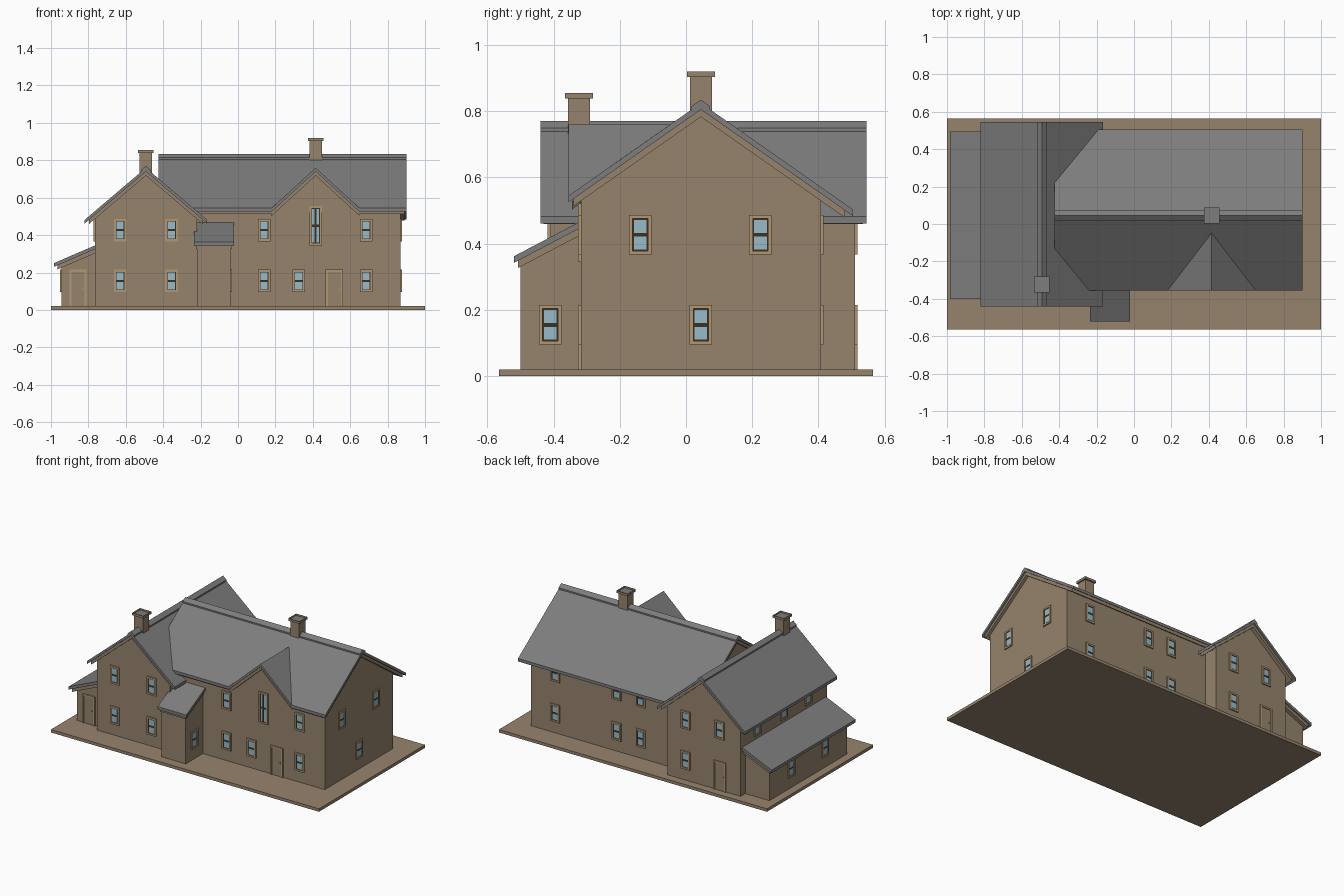
import bpy, bmesh
from mathutils import Vector

if "Cube" in bpy.data.objects:
    bpy.data.objects.remove(bpy.data.objects["Cube"])

def material(name, rgb):
    m = bpy.data.materials.new(name)
    m.diffuse_color = (*rgb, 1)
    m.use_nodes = True
    m.node_tree.nodes["Principled BSDF"].inputs["Base Color"].default_value = m.diffuse_color
    return m

WALL = material("stone_brown", (0.305, 0.23, 0.152))
ROOF = material("slate_grey", (0.205, 0.205, 0.205))
TRIM = material("tan_trim", (0.45, 0.31, 0.175))
SASH = material("dark_sash", (0.048, 0.03, 0.016))
GLASS = material("pale_blue_glass", (0.31, 0.50, 0.58))

def finish(name, bm, mats):
    bmesh.ops.recalc_face_normals(bm, faces=bm.faces[:])
    me = bpy.data.meshes.new(name)
    bm.to_mesh(me)
    bm.free()
    for m in mats:
        me.materials.append(m)
    ob = bpy.data.objects.new(name, me)
    bpy.context.collection.objects.link(ob)
    return ob

def add_prism(bm, bottom, top, mat=0):
    """Closed solid between two matching loops."""
    a = [bm.verts.new(p) for p in bottom]
    b = [bm.verts.new(p) for p in top]
    n = len(a)
    faces = [bm.faces.new(a[::-1]), bm.faces.new(b)]
    faces += [bm.faces.new((a[i], a[(i + 1) % n], b[(i + 1) % n], b[i])) for i in range(n)]
    for f in faces:
        f.material_index = mat
    return faces

def prism(name, bottom, top, mat):
    bm = bmesh.new()
    add_prism(bm, bottom, top)
    return finish(name, bm, [mat])

def box(name, x0, x1, y0, y1, z0, z1, mat):
    q = [(x0, y0), (x1, y0), (x1, y1), (x0, y1)]
    return prism(name, [(*p, z0) for p in q], [(*p, z1) for p in q], mat)

def slab(name, pts, height, t, mat):
    """Sloped sheet: plan outline lifted onto the plane height(x, y)."""
    return prism(name, [(x, y, height(x, y) - t) for x, y in pts],
                 [(x, y, height(x, y)) for x, y in pts], mat)

def roof(name, pts, height, lim):
    """Slate sheet with a slightly smaller tan board underneath."""
    x0, x1, y0, y1 = lim
    slab(name, pts, height, 0.02, ROOF)
    inner = [(min(max(x, x0), x1), min(max(y, y0), y1)) for x, y in pts]
    slab(name + "_soffit", inner, lambda x, y: height(x, y) - 0.02, 0.022, WALL)

def rect(x0, x1, y0, y1):
    return [(x0, y0), (x1, y0), (x1, y1), (x0, y1)]

# ---- base and walls
box("base", -1, 1, -0.565, 0.565, 0, 0.02, WALL)

MY, WX, DX = 0.045, -0.4925, 0.415      # ridge lines: main, wing, front gable
prof = [(-0.3175, 0.01), (0.4075, 0.01), (0.4075, 0.546), (MY, 0.8), (-0.3175, 0.546)]
prism("main_walls", [(-0.4, y, z) for y, z in prof], [(0.87, y, z) for y, z in prof], WALL)
prof = [(-0.765, 0.01), (-0.22, 0.01), (-0.22, 0.503), (WX, 0.735), (-0.765, 0.503)]
prism("wing_walls", [(x, -0.41, z) for x, z in prof], [(x, 0.51, z) for x, z in prof], WALL)
prof = [(DX - 0.235, 0.52), (DX + 0.235, 0.52), (DX, 0.735)]
prism("front_gable_wall", [(x, -0.318, z) for x, z in prof], [(x, -0.1, z) for x, z in prof], WALL)
prof = [(-0.945, 0.01), (-0.75, 0.01), (-0.75, 0.32), (-0.945, 0.232)]
prism("lean_to_walls", [(x, -0.365, z) for x, z in prof], [(x, 0.46, z) for x, z in prof], WALL)
prof = [(-0.5, 0.01), (-0.3, 0.01), (-0.3, 0.45), (-0.5, 0.345)]
prism("porch_walls", [(-0.22, y, z) for y, z in prof], [(-0.04, y, z) for y, z in prof], WALL)

# ---- roofs
main_h = lambda x, y: 0.825 - 0.7 * abs(y - MY)
wing_h = lambda x, y: 0.76 - 0.85 * abs(x - WX)
gable_h = lambda x, y: 0.76 - 0.915 * abs(x - DX)
EX = 0.235
roof("main_roof_back", rect(-0.425, 0.9, MY, 0.505), main_h, (-0.415, 0.89, MY, 0.48))
roof("main_roof_front", [(-0.425, -0.355), (DX - EX, -0.355), (DX, -0.048), (DX + EX, -0.355),
                         (0.9, -0.355), (0.9, MY), (-0.425, MY)],
     main_h, (-0.415, 0.89, -0.34, MY))
for side, s in (("left", -1), ("right", 1)):
    roof("front_gable_roof_" + side, [(DX, -0.355), (DX + s * EX, -0.355), (DX, -0.048)],
         gable_h, (0, 1, -0.345, 0))
    roof("wing_roof_" + side, rect(WX, WX + s * 0.3275, -0.44, 0.545),
         wing_h, (WX - 0.305, WX + 0.305, -0.43, 0.535))
    # ridge caps
    slab("wing_ridge_cap_" + side, rect(WX, WX + s * 0.025, -0.44, 0.545),
         lambda x, y: wing_h(x, y) + 0.01, 0.012, ROOF)
    slab("main_ridge_cap_" + side, rect(-0.425, 0.9, MY, MY + s * 0.028),
         lambda x, y: main_h(x, y) + 0.01, 0.012, ROOF)
roof("lean_to_roof", rect(-0.985, -0.755, -0.4, 0.495),
     lambda x, y: 0.25 + 0.43 * (x + 0.985), (-0.965, -0.755, -0.39, 0.485))
roof("porch_roof", rect(-0.235, -0.022, -0.52, -0.31),
     lambda x, y: 0.362 + 0.525 * (y + 0.52), (-0.225, -0.032, -0.508, -0.31))

# ---- chimneys with a sunken flue
def chimney(name, x, y, z0, z1):
    box(name + "_shaft", x - 0.033, x + 0.033, y - 0.033, y + 0.033, z0, z1 - 0.016, WALL)
    bm = bmesh.new()
    q = rect(x - 0.042, x + 0.042, y - 0.042, y + 0.042)
    faces = add_prism(bm, [(*p, z1 - 0.016) for p in q], [(*p, z1) for p in q])
    top = faces[1]
    bmesh.ops.inset_region(bm, faces=[top], thickness=0.018, use_even_offset=True)
    bmesh.ops.translate(bm, verts=top.verts[:], vec=(0, 0, -0.012))
    top.material_index = 1
    finish(name + "_cap", bm, [WALL, ROOF])

chimney("wing_chimney", WX, -0.323, 0.68, 0.855)
chimney("main_chimney", DX, MY, 0.76, 0.92)

# ---- windows and doors, made of thin plates on a wall
DIRS = {"front": ((1, 0), (0, -1)), "back": ((-1, 0), (0, 1)),
        "right": ((0, 1), (1, 0)), "left": ((0, -1), (-1, 0))}

def opening(name, facing, wall, pos, z, plates):
    """plates: (u0, u1, v0, v1, depth, material index) around pos, z."""
    u, n = (Vector((*d, 0)) for d in DIRS[facing])
    centre = Vector((pos, wall, z)) if facing in ("front", "back") else Vector((wall, pos, z))
    bm = bmesh.new()
    for u0, u1, v0, v1, d, m in plates:
        loop = [centre + u * a + Vector((0, 0, b)) for a, b in rect(u0, u1, v0, v1)]
        add_prism(bm, [p - n * 0.001 for p in loop], [p + n * d for p in loop], m)
    finish(name, bm, [TRIM, SASH, GLASS, WALL])

def window(name, facing, wall, pos, z, h=0.12, tall=False):
    w, b = 0.034, 0.011
    v = h / 2
    plates = [(-w, -w + b, -v, v, 0.008, 0), (w - b, w, -v, v, 0.008, 0),
              (-w + b, w - b, v - b, v, 0.008, 0), (-w + b, w - b, -v, -v + b, 0.008, 0),
              (-w + b, w - b, -v + b, v - b, 0.003, 1)]
    g, e = w - b - 0.004, v - b - 0.004
    cols = [(-g, -0.005), (0.005, g)] if tall else [(-g, g)]
    for c0, c1 in cols:
        for r0, r1 in ((-e, -0.006), (0.006, e)):
            plates.append((c0, c1, r0, r1, 0.005, 2))
    opening(name, facing, wall, pos, z, plates)

def door(name, facing, wall, pos):
    w, b, h = 0.046, 0.011, 0.195
    opening(name, facing, wall, pos, 0.02,
            [(-w, -w + b, 0, h, 0.008, 0), (w - b, w, 0, h, 0.008, 0),
             (-w + b, w - b, h - b, h, 0.008, 0), (-w + b, w - b, 0, h - b, 0.003, 3),
             (0.022, 0.028, 0.09, 0.098, 0.008, 0)])

LO, HI = 0.155, 0.427
FRONT, BACK, WF, WB = -0.318, 0.4075, -0.41, 0.51
layout = [("front", WF, -0.63, (LO, HI)), ("front", WF, -0.355, (LO, HI)),
          ("front", FRONT, 0.14, (LO, HI)), ("front", FRONT, 0.685, (LO, HI)),
          ("front", FRONT, 0.325, (LO,)),
          ("back", WB, -0.355, (LO, HI)), ("back", WB, -0.61, (HI,)),
          ("back", BACK, 0.05, (LO, HI)), ("back", BACK, 0.23, (LO, HI)),
          ("back", BACK, 0.69, (LO, HI)),
          ("right", 0.87, -0.138, (HI,)), ("right", 0.87, 0.225, (HI,)),
          ("right", 0.87, 0.045, (LO,)), ("right", -0.04, -0.41, (LO,)),
          ("left", -0.765, 0.335, (HI,)), ("left", -0.765, 0.05, (HI,)),
          ("left", -0.765, -0.21, (HI,)),
          ("left", -0.945, 0.23, (LO,)), ("left", -0.945, -0.13, (LO,))]
for i, (facing, wall, pos, levels) in enumerate(layout):
    for z in levels:
        window(f"{facing}_window_{i}_{'upper' if z == HI else 'lower'}", facing, wall, pos, z)
window("tall_gable_window", "front", FRONT, DX, 0.45, 0.21, True)

door("front_door", "front", FRONT, 0.515)
door("lean_to_door", "front", -0.365, -0.855)
door("back_door", "back", WB, -0.61)
